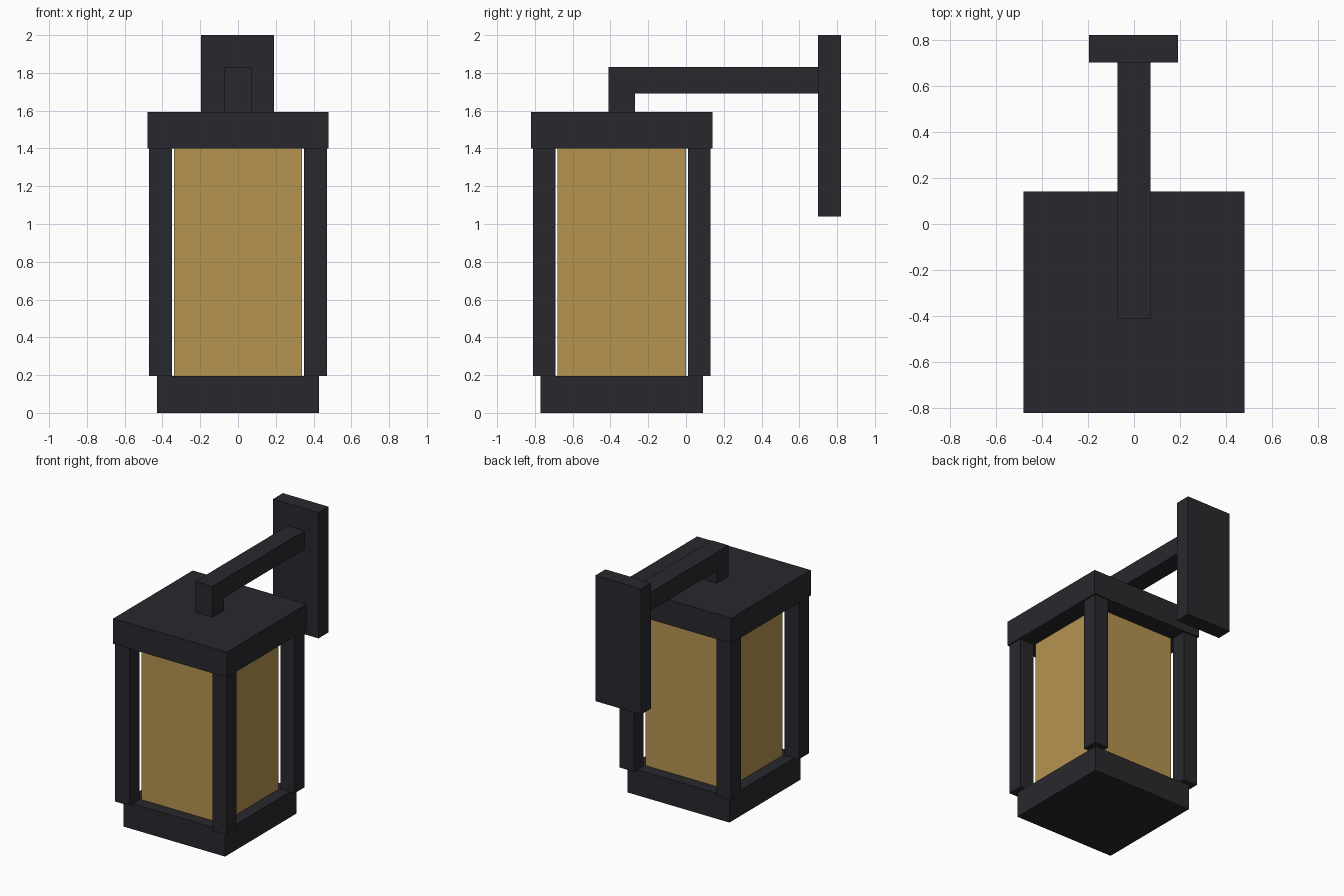
import bpy, bmesh

if "Cube" in bpy.data.objects:
    bpy.data.objects.remove(bpy.data.objects["Cube"])

def material(name, rgb):
    m = bpy.data.materials.new(name)
    m.diffuse_color = (*rgb, 1)
    m.use_nodes = True
    m.node_tree.nodes["Principled BSDF"].inputs["Base Color"].default_value = m.diffuse_color
    return m

METAL = material("dark_metal", (0.022, 0.021, 0.026))
GLASS = material("amber_glass", (0.46, 0.30, 0.08))
CY = -0.34  # lantern body centre in y

def finish(name, bm, mat):
    bmesh.ops.recalc_face_normals(bm, faces=bm.faces)
    me = bpy.data.meshes.new(name)
    bm.to_mesh(me)
    bm.free()
    me.materials.append(mat)
    ob = bpy.data.objects.new(name, me)
    bpy.context.collection.objects.link(ob)
    return ob

def box(name, x, y, z, mat=METAL):
    """Box from (min, max) ranges on each axis."""
    bm = bmesh.new()
    bmesh.ops.create_cube(bm, size=1)
    for v in bm.verts:
        v.co = [r[0] if c < 0 else r[1] for c, r in zip(v.co, (x, y, z))]
    return finish(name, bm, mat)

def square_block(name, half, z, mat=METAL):
    return box(name, (-half, half), (CY - half, CY + half), z, mat)

# Lantern base, glass and cap
square_block("base", 0.43, (0, 0.195))
square_block("glass", 0.34, (0.195, 1.40), GLASS)
square_block("cap", 0.48, (1.40, 1.593))

# Four corner posts
for sx, side in ((-1, "left"), (1, "right")):
    for sy, end in ((-1, "front"), (1, "back")):
        cx, cy = sx * 0.41, CY + sy * 0.41
        box(f"{end}_{side}_post", (cx - 0.06, cx + 0.06),
            (cy - 0.06, cy + 0.06), (0.195, 1.40))

# L-shaped arm: side profile extruded across x
profile = [(-0.41, 1.593), (-0.27, 1.593), (-0.27, 1.69),
           (0.70, 1.69), (0.70, 1.83), (-0.41, 1.83)]
bm = bmesh.new()
face = bm.faces.new([bm.verts.new((-0.072, y, z)) for y, z in profile])
ext = bmesh.ops.extrude_face_region(bm, geom=[face])
bmesh.ops.translate(bm, vec=(0.144, 0, 0),
                    verts=[g for g in ext["geom"] if isinstance(g, bmesh.types.BMVert)])
finish("arm", bm, METAL)

# Wall plate
box("wall_plate", (-0.195, 0.19), (0.70, 0.82), (1.04, 2.0))
